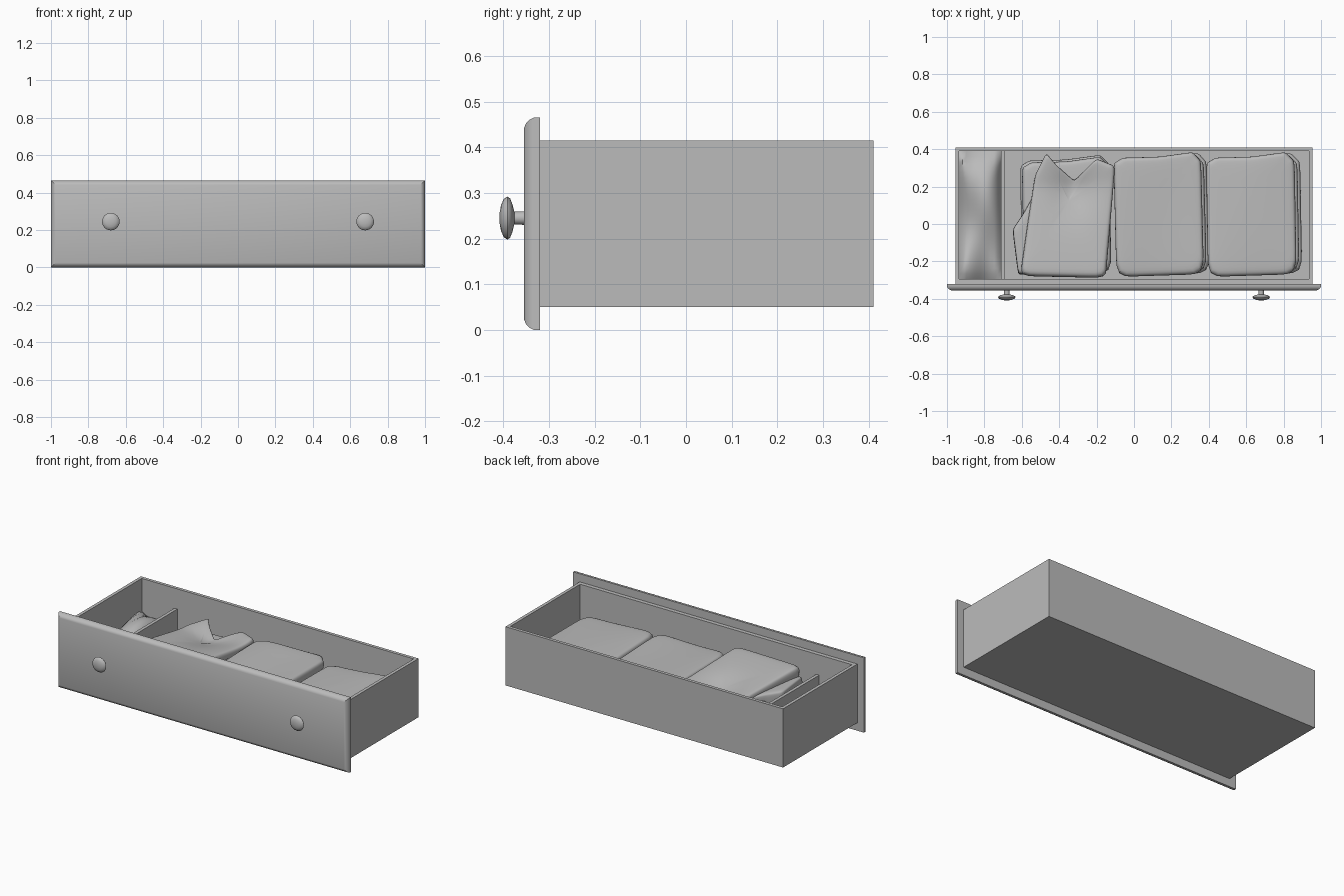
import bpy, bmesh, math
from mathutils import Vector

old = bpy.data.objects.get("Cube")
if old:
    bpy.data.objects.remove(old, do_unlink=True)

grey = bpy.data.materials.new("plain_grey")
grey.use_nodes = True
GREY = (0.5, 0.5, 0.5, 1)
grey.diffuse_color = GREY
grey.node_tree.nodes["Principled BSDF"].inputs["Base Color"].default_value = GREY


def finish(name, bm, smooth=None):
    bmesh.ops.recalc_face_normals(bm, faces=bm.faces)
    mesh = bpy.data.meshes.new(name)
    bm.to_mesh(mesh)
    bm.free()
    mesh.materials.append(grey)
    ob = bpy.data.objects.new(name, mesh)
    bpy.context.collection.objects.link(ob)
    if smooth:
        bpy.ops.object.select_all(action='DESELECT')
        ob.select_set(True)
        bpy.context.view_layer.objects.active = ob
        bpy.ops.object.shade_smooth_by_angle(angle=math.radians(smooth))
    return ob


def box(name, lo, hi):
    bm = bmesh.new()
    bmesh.ops.create_cube(bm, size=1)
    for v in bm.verts:
        v.co = [lo[i] + (v.co[i] + 0.5) * (hi[i] - lo[i]) for i in range(3)]
    return finish(name, bm)


def loft(bm, rings):
    """Join rings of equal length and return their vertices."""
    loops = [[bm.verts.new(p) for p in ring] for ring in rings]
    for a, b in zip(loops, loops[1:]):
        for i in range(len(a)):
            j = (i + 1) % len(a)
            bm.faces.new((a[i], a[j], b[j], b[i]))
    return loops


# Drawer box: one open tray with an inset cavity
L, FRONT, BACK, BASE, RIM = 0.955, -0.32, 0.41, 0.05, 0.415
inner = (0.935, -0.295, 0.39)


def rect(x, y0, y1, z):
    return [(-x, y0, z), (x, y0, z), (x, y1, z), (-x, y1, z)]


bm = bmesh.new()
loops = loft(bm, [rect(L, FRONT, BACK, BASE), rect(L, FRONT, BACK, RIM),
                  rect(*inner, RIM), rect(*inner, BASE + 0.02)])
bm.faces.new(loops[0])
bm.faces.new(loops[-1])
finish("drawer_box", bm)

# Divider
box("divider", (-0.71, inner[1], BASE + 0.02), (-0.69, inner[2], 0.29))

# Front panel with rounded front edges
bm = bmesh.new()
rings = []
for y, d in [(-0.32, 0), (-0.333, 0), (-0.343, 0.005), (-0.35, 0.012), (-0.355, 0.024)]:
    x, z0, z1 = 1 - d, d, 0.465 - d
    rings.append([(-x, y, z0), (x, y, z0), (x, y, z1), (-x, y, z1)])
loops = loft(bm, rings)
bm.faces.new(loops[0])
bm.faces.new(loops[-1])
finish("front_panel", bm, 30)

# Knobs: a turned profile of radius and y
KNOB = [(0.015, -0.35), (0.014, -0.376), (0.03, -0.38), (0.043, -0.385), (0.047, -0.391),
        (0.042, -0.399), (0.028, -0.405), (0.012, -0.408)]
for side, x in (("right", -0.68), ("left", 0.68)):
    bm = bmesh.new()
    turns = [math.tau * i / 24 for i in range(24)]
    loops = loft(bm, [[(x + r * math.cos(t), y, 0.245 + r * math.sin(t)) for t in turns]
                      for r, y in KNOB])
    bm.faces.new(loops[0])
    bm.faces.new(loops[-1])
    finish("knob_" + side, bm, 45)


def folded_cloth(name, outline, z0, z1, lift=lambda x, y: 0.0, steps=5):
    """Soft padded slab whose plan is the outline and whose top follows lift."""
    pts = []
    for i, p in enumerate(outline):
        a, b = Vector(p), Vector(outline[(i + 1) % len(outline)])
        pts += [a.lerp(b, k / steps) for k in range(steps)]
    mid = sum(pts, Vector((0, 0))) / len(pts)
    h = z1 - z0
    profile = [(0.95, 0), (0.985, 0.15), (1, 0.5), (0.99, 0.8), (0.96, 0.96),
               (0.9, 1), (0.75, 1.02), (0.55, 1.03), (0.35, 1.03), (0.15, 1.03)]
    rings = []
    for s, t in profile:
        ring = []
        for p in pts:
            q = mid + (p - mid) * s
            ring.append((q.x, q.y, z0 + h * t + lift(q.x, q.y) * min(t, 1)))
        rings.append(ring)
    bm = bmesh.new()
    loops = loft(bm, rings)
    bm.faces.new(loops[0])
    bm.faces.new(loops[-1])
    ob = finish(name, bm, 60)
    sub = ob.modifiers.new("soften", 'SUBSURF')
    sub.levels = sub.render_levels = 1
    return ob


def block(x0, x1, y0, y1, skew=0.0):
    """Slightly uneven four-sided plan with a sagging back edge."""
    m = (x0 + x1) / 2
    return [(x0 + skew, y0), (x1, y0 + 0.015), (x1 - skew, y1 - 0.05),
            (x1 - 0.06, y1), (m, y1 - 0.025), (x0 + 0.05, y1 - 0.03), (x0, y1 - 0.06)]


# Folded stacks: two lower layers and a top layer each
FLOOR = BASE + 0.02
for name, x0, x1, top, skew in (("middle", -0.11, 0.375, 0.28, 0.015),
                                ("left", 0.385, 0.87, 0.265, 0.01)):
    step = (top - FLOOR) / 3
    for k, (dx, dy) in enumerate([(0.03, 0.005), (0.015, 0.012), (0, 0)]):
        folded_cloth(f"{name}_stack_layer_{k + 1}",
                     block(x0 + dx * 0.4, x1 + dx, -0.285 + dy, 0.385 - dy, skew),
                     FLOOR + step * k, FLOOR + step * (k + 1),
                     (lambda x, y: 0.012 * math.sin(9 * x + 1) * y * 2) if k == 2
                     else (lambda x, y: 0.0))

# Right stack: lower layers, then a shirt with a V neck sloping down to the back
for k in range(2):
    folded_cloth(f"right_stack_layer_{k + 1}",
                 block(-0.61 + 0.01 * k, -0.12, -0.28, 0.37 - 0.01 * k, 0.01),
                 FLOOR + 0.085 * k, FLOOR + 0.085 * (k + 1))


def drape(x, y):
    neck = math.exp(-((x + 0.33) / 0.1) ** 2 - ((y - 0.18) / 0.13) ** 2)
    return -0.1 * (y + 0.28) - 0.035 * neck + 0.03 * max(0, y - 0.2) / 0.15


folded_cloth("shirt", [(-0.61, -0.28), (-0.15, -0.29), (-0.13, -0.05), (-0.1, 0.31),
                       (-0.2, 0.35), (-0.32, 0.23), (-0.41, 0.31), (-0.47, 0.38),
                       (-0.53, 0.26), (-0.57, 0.0)], 0.24, 0.335, drape)

# Loose sleeve hanging beside the shirt
folded_cloth("shirt_sleeve", [(-0.62, -0.27), (-0.56, -0.27), (-0.54, 0.15), (-0.59, 0.06),
                              (-0.65, -0.03)], 0.12, 0.27)

# Crumpled cloth filling the narrow compartment
bm = bmesh.new()
bmesh.ops.create_grid(bm, x_segments=12, y_segments=24, size=0.5)
for v in bm.verts:
    x, y = v.co.x, v.co.y
    edge = max(abs(x), abs(y)) * 2
    z = 0.235 + 0.025 * math.sin(7 * y + 3 * x) + 0.015 * math.cos(6 * x - 4 * y)
    v.co = (-0.8225 + x * 0.224, 0.0475 + y * 0.684, z - 0.05 * edge ** 6)
finish("compartment_cloth", bm, 60)
